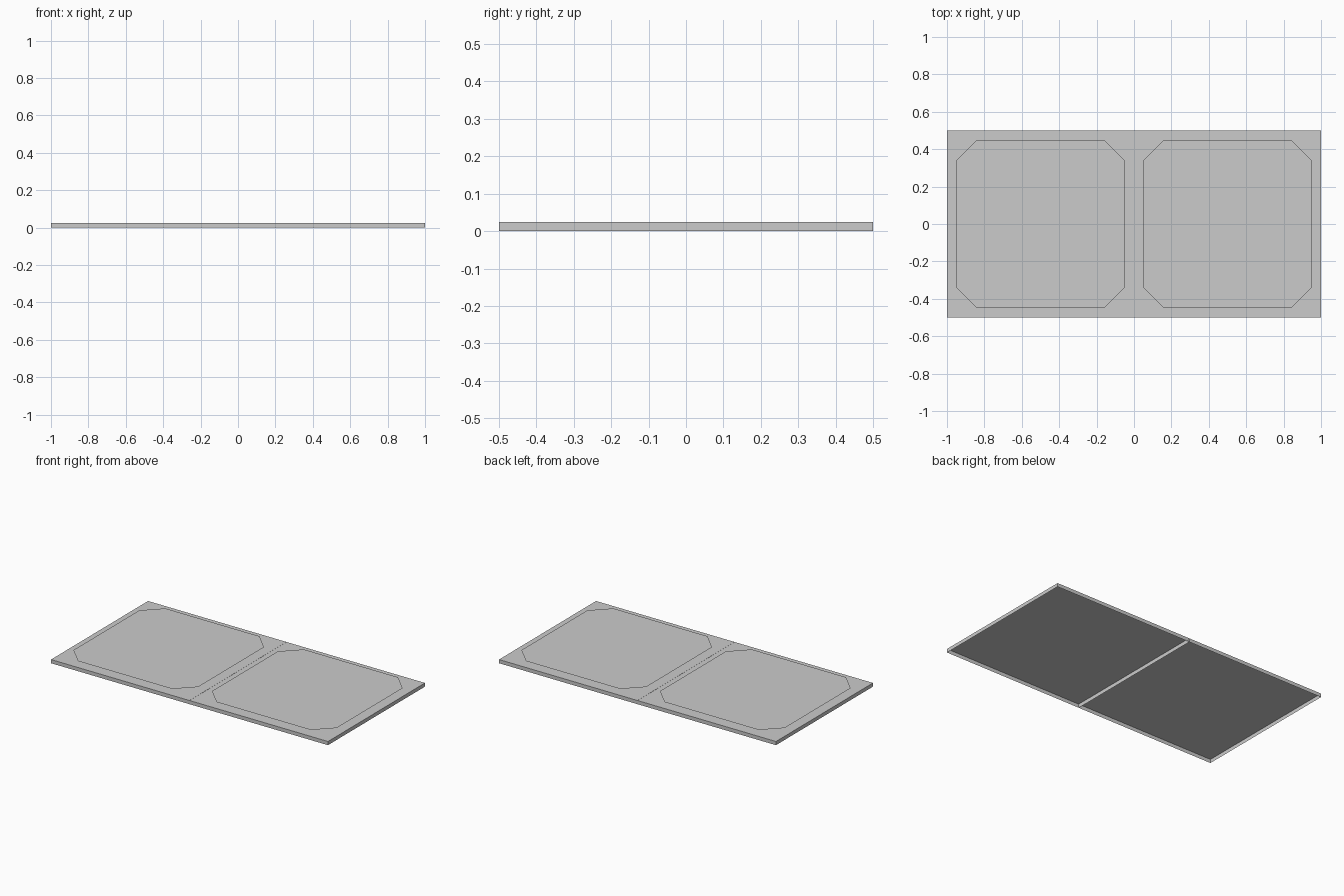
import bpy
import bmesh

cube = bpy.data.objects.get("Cube")
if cube:
    bpy.data.objects.remove(cube, do_unlink=True)

# Material
grey = bpy.data.materials.new("light_grey")
grey.use_nodes = True
colour = (0.6, 0.6, 0.6, 1)
grey.diffuse_color = colour
grey.node_tree.nodes["Principled BSDF"].inputs["Base Color"].default_value = colour

BASE_TOP = 0.024
PAD_TOP = 0.0375
BEVEL = 0.013


def finish(name, bm, x):
    mesh = bpy.data.meshes.new(name)
    bm.to_mesh(mesh)
    bm.free()
    mesh.materials.append(grey)
    obj = bpy.data.objects.new(name, mesh)
    obj.location.x = x
    bpy.context.collection.objects.link(obj)
    return obj


def tray(name, x):
    """Thin square shell, open underneath."""
    bm = bmesh.new()
    bmesh.ops.create_cube(bm, size=1)
    bmesh.ops.scale(bm, vec=(0.999, 1, BASE_TOP), verts=bm.verts)
    bmesh.ops.translate(bm, vec=(0, 0, BASE_TOP / 2), verts=bm.verts)
    bm.normal_update()
    floor = [f for f in bm.faces if f.normal.z < -0.5]
    bmesh.ops.delete(bm, geom=floor, context="FACES_ONLY")
    return finish(name, bm, x)


def pad(name, x, half=0.45, corner=0.34):
    """Raised octagonal panel with a sloped rim."""
    bm = bmesh.new()
    outline = [(half, -corner), (half, corner), (corner, half), (-corner, half),
               (-half, corner), (-half, -corner), (-corner, -half), (corner, -half)]
    top = bm.faces.new([bm.verts.new((px, py, BASE_TOP)) for px, py in outline])
    bm.normal_update()
    bmesh.ops.inset_region(bm, faces=[top], thickness=BEVEL, use_even_offset=True)
    bmesh.ops.translate(bm, vec=(0, 0, PAD_TOP - BASE_TOP), verts=top.verts)
    return finish(name, bm, x)


# Two matching tiles side by side
for side, x in (("right", -0.5), ("left", 0.5)):
    tray(side + "_tile_base", x)
    pad(side + "_tile_raised_panel", x)
